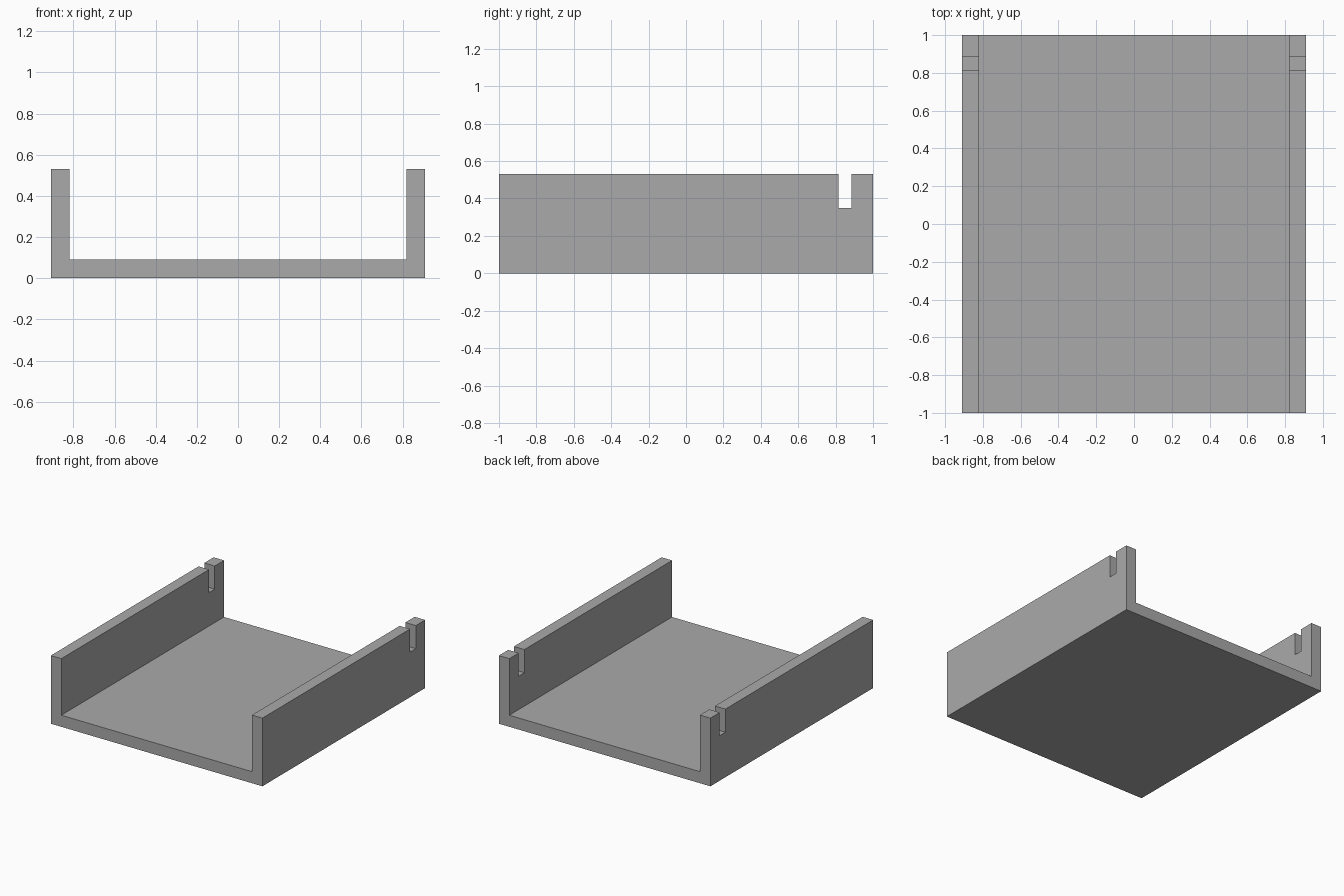
import bpy
import bmesh
from mathutils import Matrix

cube = bpy.data.objects.get("Cube")
if cube:
    bpy.data.objects.remove(cube, do_unlink=True)

HALF_W, HALF_L, HEIGHT = 0.91, 1.0, 0.53
WALL = 0.09
SLOT_Y, SLOT_WIDTH, SLOT_BOTTOM = 0.85, 0.07, 0.35

# Single plain grey
grey = bpy.data.materials.new("plain grey")
grey.use_nodes = True
color = (0.4, 0.4, 0.4, 1)
grey.diffuse_color = color
grey.node_tree.nodes["Principled BSDF"].inputs["Base Color"].default_value = color


def add_object(name, bm):
    bmesh.ops.recalc_face_normals(bm, faces=bm.faces)
    mesh = bpy.data.meshes.new(name)
    bm.to_mesh(mesh)
    bm.free()
    mesh.materials.append(grey)
    obj = bpy.data.objects.new(name, mesh)
    bpy.context.collection.objects.link(obj)
    return obj


# U-shaped channel: mirrored profile extruded front to back
half = [(HALF_W, 0), (HALF_W, HEIGHT), (HALF_W - WALL, HEIGHT), (HALF_W - WALL, WALL)]
profile = half + [(-x, z) for x, z in reversed(half)]
bm = bmesh.new()
face = bm.faces.new([bm.verts.new((x, -HALF_L, z)) for x, z in profile])
ext = bmesh.ops.extrude_face_region(bm, geom=[face])
verts = [v for v in ext["geom"] if isinstance(v, bmesh.types.BMVert)]
bmesh.ops.translate(bm, verts=verts, vec=(0, 2 * HALF_L, 0))
channel = add_object("channel_tray", bm)

# Slot cutter passing through both side walls
bm = bmesh.new()
depth = 2 * (HEIGHT - SLOT_BOTTOM)
bmesh.ops.create_cube(bm, size=1, matrix=Matrix.Translation((0, SLOT_Y, SLOT_BOTTOM + depth / 2))
                      @ Matrix.Diagonal((3 * HALF_W, SLOT_WIDTH, depth, 1)))
cutter = add_object("slot_cutter", bm)
cutter.hide_render = True

# Cut the slots, then drop the cutter
mod = channel.modifiers.new("wall slots", "BOOLEAN")
mod.operation = "DIFFERENCE"
mod.solver = "EXACT"
mod.object = cutter
bpy.context.view_layer.objects.active = channel
bpy.ops.object.modifier_apply(modifier=mod.name)
bpy.data.objects.remove(cutter, do_unlink=True)
